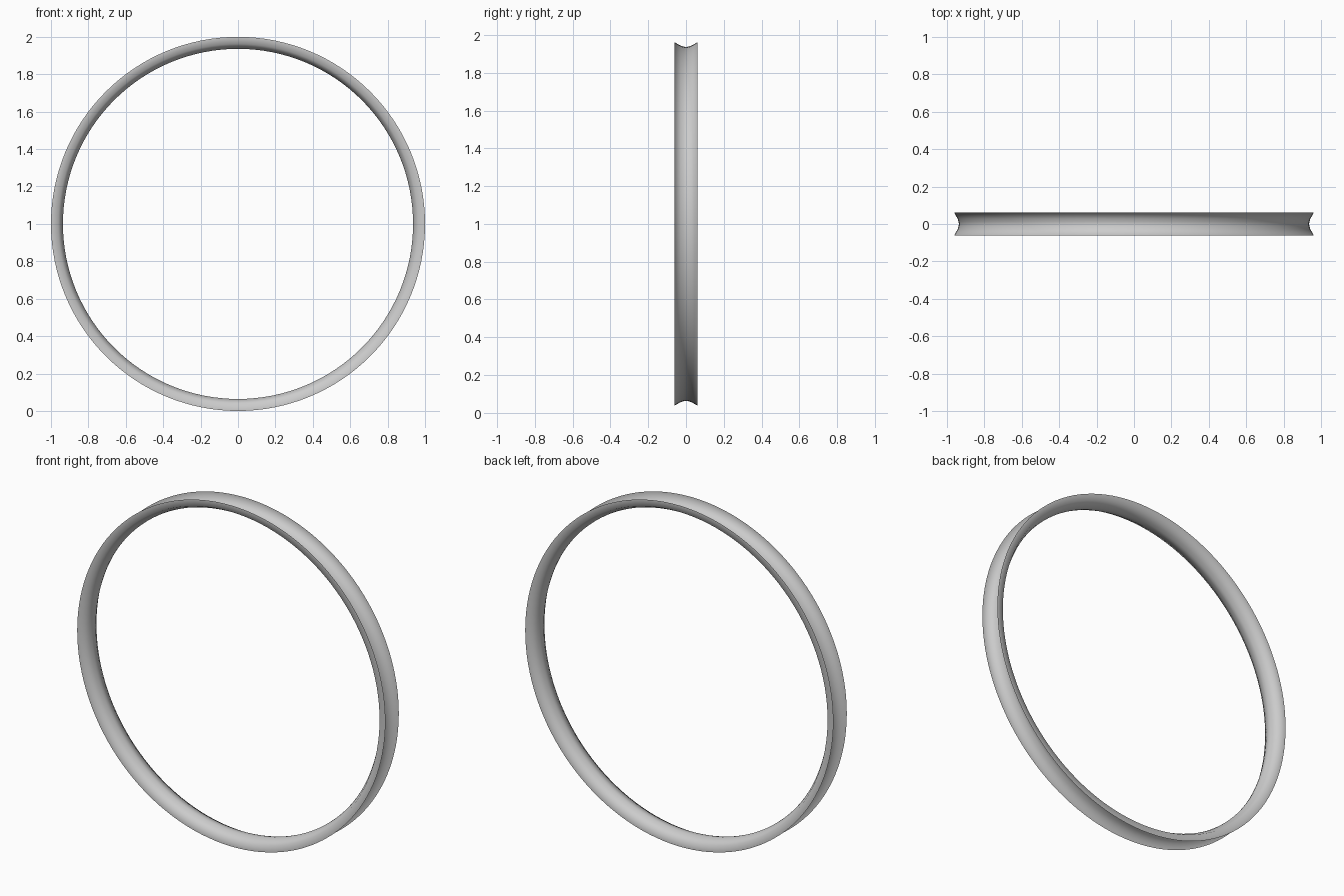
import bpy, bmesh, math

if "Cube" in bpy.data.objects:
    bpy.data.objects.remove(bpy.data.objects["Cube"])

SEGMENTS = 128
# rim cross-section (radius, y): thin side flanges joined by a dished channel
half = [(1.0, 0.062), (0.962, 0.062), (0.943, 0.028), (0.938, 0.012)]
profile = [(r, -y) for r, y in half] + [(0.936, 0.0)] + half[::-1]

# revolve the section around the y axis
bm = bmesh.new()
rings = []
for i in range(SEGMENTS):
    a = 2 * math.pi * i / SEGMENTS
    rings.append([bm.verts.new((r * math.cos(a), y, 1 + r * math.sin(a)))
                  for r, y in profile])
for i in range(SEGMENTS):
    p, q = rings[i], rings[(i + 1) % SEGMENTS]
    for j in range(len(profile) - 1):
        bm.faces.new((p[j], p[j + 1], q[j + 1], q[j])).smooth = True
bmesh.ops.recalc_face_normals(bm, faces=bm.faces)

mesh = bpy.data.meshes.new("wheel_rim")
bm.to_mesh(mesh)
bm.free()
bpy.context.collection.objects.link(bpy.data.objects.new("wheel_rim", mesh))
